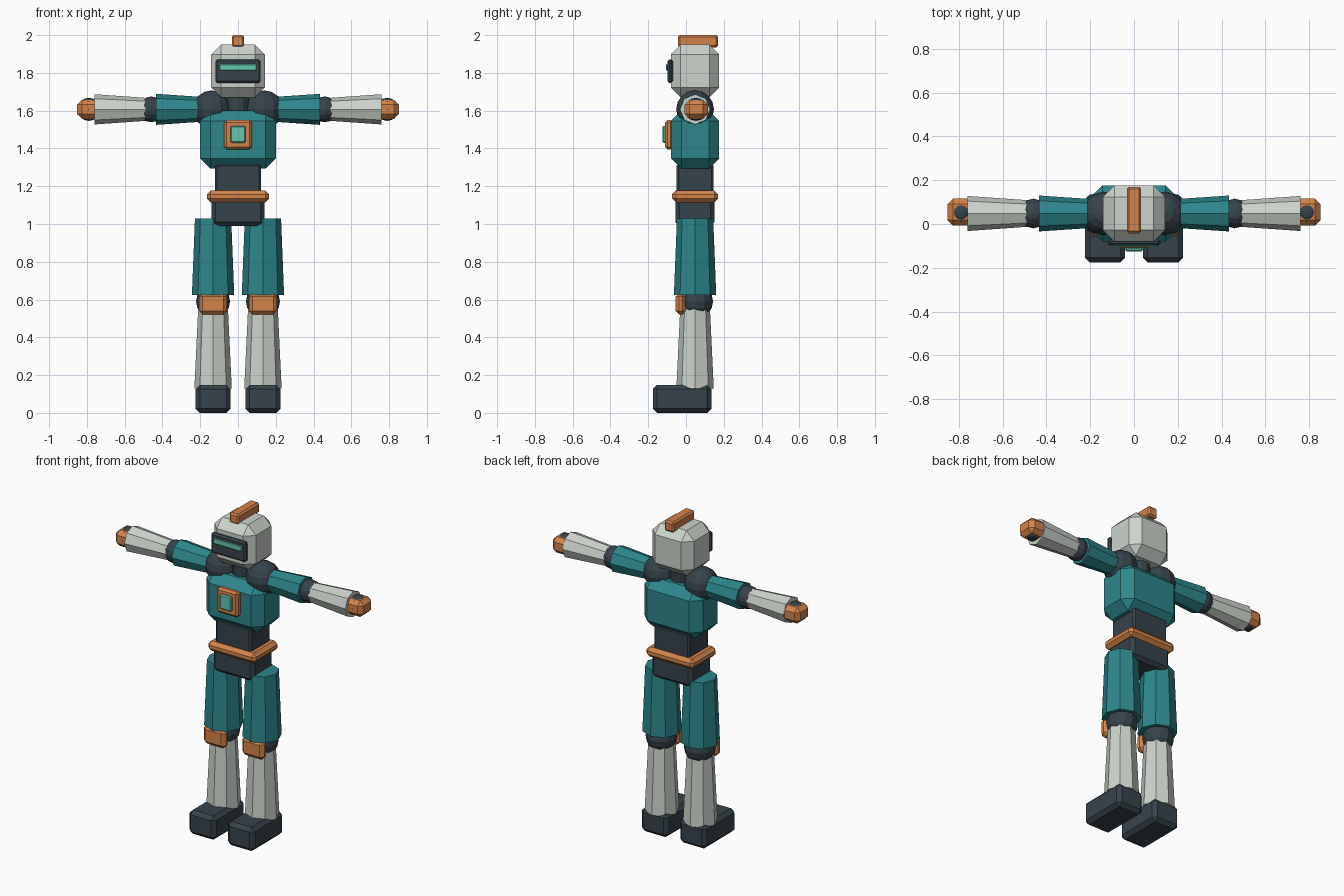
import bpy, bmesh, math
from mathutils import Matrix, Vector

if "Cube" in bpy.data.objects:
    bpy.data.objects.remove(bpy.data.objects["Cube"])

CY = 0.048   # depth of the body centre line
ARM_Z = 1.607
LEG_X = 0.132


def material(name, rgb):
    m = bpy.data.materials.new(name)
    m.diffuse_color = (*rgb, 1)
    m.use_nodes = True
    m.node_tree.nodes["Principled BSDF"].inputs["Base Color"].default_value = m.diffuse_color
    return m


TEAL = material("teal", (0.026, 0.24, 0.26))
WHITE = material("pale grey", (0.60, 0.65, 0.60))
DARK = material("charcoal", (0.037, 0.056, 0.070))
ORANGE = material("orange", (0.65, 0.23, 0.07))
GLOW = material("mint", (0.13, 0.58, 0.43))


def finish(name, bm, mat):
    bmesh.ops.recalc_face_normals(bm, faces=bm.faces[:])
    mesh = bpy.data.meshes.new(name)
    bm.to_mesh(mesh)
    bm.free()
    mesh.materials.append(mat)
    ob = bpy.data.objects.new(name, mesh)
    bpy.context.collection.objects.link(ob)
    return ob


def box(name, mat, x, y, z, bevel):
    """Chamfered box from (min, max) pairs."""
    bm = bmesh.new()
    bmesh.ops.create_cube(bm, size=1)
    for v in bm.verts:
        v.co = Vector([(a + b) / 2 + c * (b - a) for c, (a, b) in zip(v.co, (x, y, z))])
    bmesh.ops.bevel(bm, geom=bm.edges[:], offset=bevel, segments=1,
                    affect='EDGES', profile=0.5)
    return finish(name, bm, mat)


def ball(name, mat, centre, r, segs=12, rings=8):
    bm = bmesh.new()
    bmesh.ops.create_uvsphere(bm, u_segments=segs, v_segments=rings, radius=r,
                              matrix=Matrix.Translation(centre))
    return finish(name, bm, mat)


def tube(name, mat, start, end, r1, r2, sides=8):
    """Tapered prism running from start to end."""
    a, b = Vector(start), Vector(end)
    d = b - a
    rot = d.to_track_quat('Z', 'Y').to_matrix().to_4x4()
    bm = bmesh.new()
    bmesh.ops.create_cone(bm, cap_ends=True, segments=sides, radius1=r1, radius2=r2,
                          depth=d.length, matrix=Matrix.Translation((a + b) / 2) @ rot)
    return finish(name, bm, mat)


# Head, visor and crest
box("head", WHITE, (-0.142, 0.142), (-0.08, 0.176), (1.67, 1.95), 0.052)
box("crest", ORANGE, (-0.033, 0.033), (-0.043, 0.17), (1.935, 2.0), 0.01)
box("visor_frame", DARK, (-0.12, 0.12), (-0.098, -0.07), (1.747, 1.872), 0.01)
box("visor_light", GLOW, (-0.098, 0.098), (-0.106, -0.097), (1.813, 1.846), 0.003)
tube("neck", DARK, (0, CY, 1.56), (0, CY, 1.70), 0.06, 0.06, 12)

# Torso, chest panel, waist, belt and pelvis
box("torso", TEAL, (-0.2, 0.2), (-0.08, 0.176), (1.293, 1.60), 0.055)
box("chest_panel", ORANGE, (-0.073, 0.073), (-0.11, -0.07), (1.395, 1.55), 0.012)
box("chest_light", GLOW, (-0.04, 0.04), (-0.125, -0.105), (1.43, 1.52), 0.006)
box("waist", DARK, (-0.123, 0.123), (-0.05, 0.146), (1.14, 1.32), 0.012)
box("belt", ORANGE, (-0.165, 0.165), (-0.074, 0.17), (1.115, 1.177), 0.02)
box("pelvis", DARK, (-0.14, 0.14), (-0.055, 0.15), (0.99, 1.15), 0.02)

for side, s in (("left", 1), ("right", -1)):
    def span(a, b):
        return tuple(sorted((a * s, b * s)))

    # Arm, stretched straight out
    ball(side + "_shoulder", DARK, (0.14 * s, CY, ARM_Z), 0.1)
    tube(side + "_upper_arm", TEAL, (0.18 * s, CY, ARM_Z), (0.433 * s, CY, ARM_Z), 0.065, 0.082)
    ball(side + "_elbow", DARK, (0.46 * s, CY, ARM_Z), 0.068)
    tube(side + "_forearm", WHITE, (0.475 * s, CY, ARM_Z), (0.76 * s, CY, ARM_Z), 0.06, 0.08)
    ball(side + "_wrist", DARK, (0.79 * s, CY + 0.005, ARM_Z), 0.061)
    box(side + "_hand", ORANGE, span(0.73, 0.852), (CY - 0.055, CY + 0.068),
        (ARM_Z - 0.05, ARM_Z + 0.05), 0.025)

    # Leg
    x = LEG_X * s
    tube(side + "_thigh", TEAL, (x, CY, 0.625), (x, CY, 1.03), 0.112, 0.096)
    ball(side + "_knee", DARK, (x, CY + 0.005, 0.59), 0.09)
    box(side + "_knee_pad", ORANGE, (x - 0.075, x + 0.075), (-0.056, 0.0), (0.52, 0.635), 0.02)
    tube(side + "_shin", WHITE, (x, CY, 0.13), (x, CY, 0.57), 0.099, 0.078)
    box(side + "_foot", DARK, (x - 0.092, x + 0.092), (-0.176, 0.134), (0.0, 0.148), 0.022)
